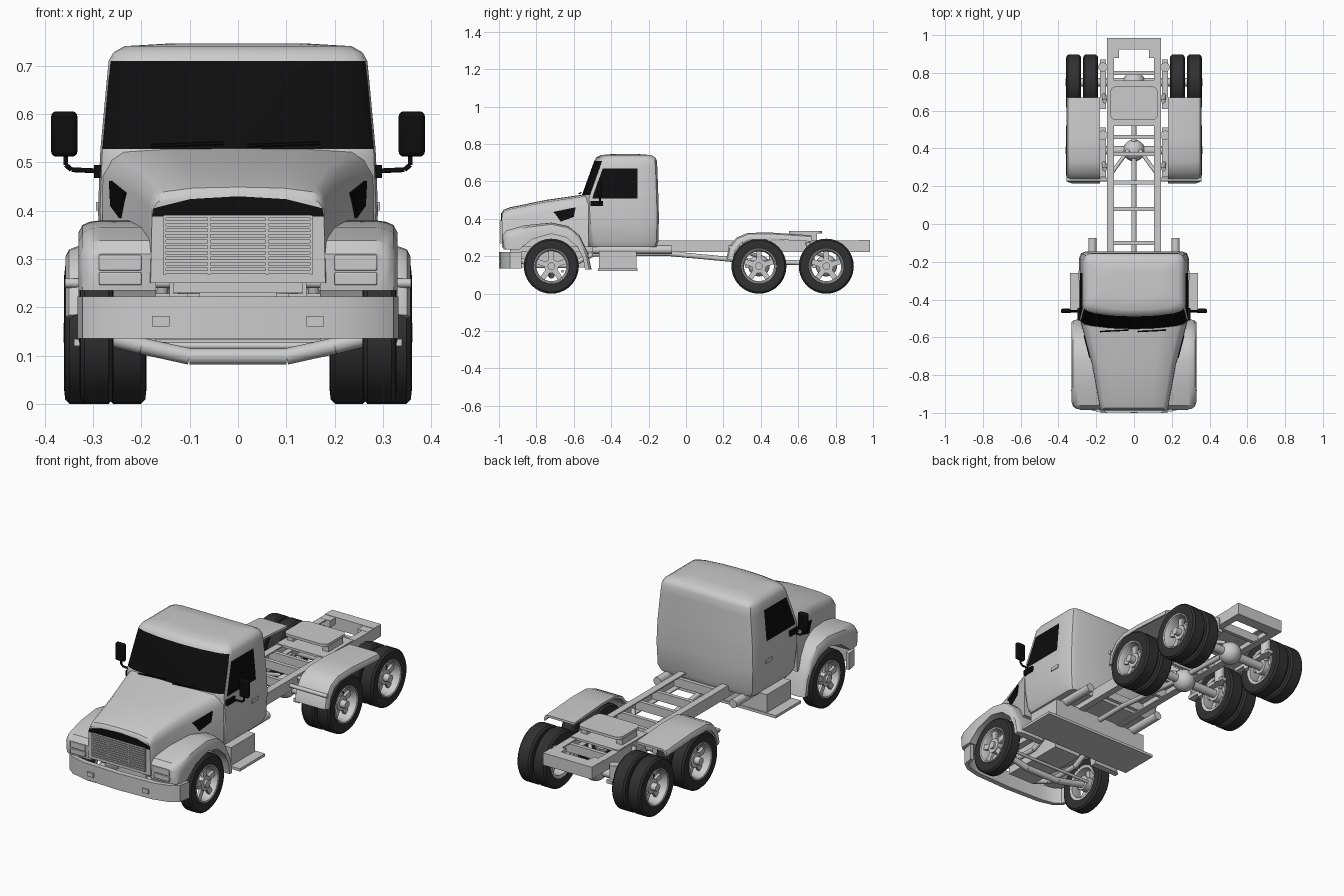
import bpy, bmesh, math
from mathutils import Vector, Matrix

old = bpy.data.objects.get("Cube")
if old:
    bpy.data.objects.remove(old, do_unlink=True)


def material(name, value):
    mat = bpy.data.materials.new(name)
    colour = (value, value, value, 1)
    mat.use_nodes = True
    mat.diffuse_color = colour
    mat.node_tree.nodes["Principled BSDF"].inputs["Base Color"].default_value = colour
    return mat


paint = material("light grey paint", 0.6)
black = material("gloss black", 0.004)
rubber = material("tyre rubber", 0.03)
SIDES = (("left", 1), ("right", -1))


def finish(bm, name, *mats, bevel=0):
    """Turn a bmesh into an object, smooth apart from its hard edges."""
    bmesh.ops.recalc_face_normals(bm, faces=bm.faces)
    for face in bm.faces:
        face.smooth = True
    for edge in bm.edges:
        edge.smooth = edge.calc_face_angle(0) < math.radians(35)
    mesh = bpy.data.meshes.new(name)
    bm.to_mesh(mesh)
    bm.free()
    for mat in mats:
        mesh.materials.append(mat)
    obj = bpy.data.objects.new(name, mesh)
    bpy.context.collection.objects.link(obj)
    if bevel:
        mod = obj.modifiers.new("rounding", "BEVEL")
        mod.width, mod.segments = bevel, 3
    return obj


def add_box(bm, x, y, z, turn=Matrix()):
    """Box from (low, high) ranges on each axis."""
    ranges = (x, y, z)
    centre = Vector([(low + high) / 2 for low, high in ranges])
    size = [high - low for low, high in ranges]
    place = turn @ Matrix.Translation(centre) @ Matrix.Diagonal((*size, 1))
    bmesh.ops.create_cube(bm, size=1, matrix=place)


def add_rods(bm, points, radius, sides=12):
    """Round bar through a chain of points."""
    for start, end in zip(points, points[1:]):
        a, b = Vector(start), Vector(end)
        turn = (b - a).to_track_quat("Z", "Y").to_matrix().to_4x4()
        bmesh.ops.create_cone(bm, cap_ends=True, segments=sides, radius1=radius, radius2=radius,
                              depth=(b - a).length, matrix=Matrix.Translation((a + b) / 2) @ turn)


def add_loft(bm, rings, rule=None, loop=False):
    """Skin closed rings; rule(ring, segment) gives a material slot."""
    rows = [[bm.verts.new(p) for p in ring] for ring in rings]
    count = len(rows[0])
    pairs = list(zip(rows, rows[1:] + rows[:1])) if loop else list(zip(rows, rows[1:]))
    for i, (low, high) in enumerate(pairs):
        for j in range(count):
            k = (j + 1) % count
            face = bm.faces.new((low[j], low[k], high[k], high[j]))
            face.material_index = rule(i, j) if rule else 0
    if not loop:
        bm.faces.new(rows[0])
        bm.faces.new(rows[-1])


def add_lathe(bm, profile, centre, steps=40):
    """Spin a closed (radius, offset) profile about the x axis."""
    rings = []
    for n in range(steps):
        a = math.tau * n / steps
        rings.append([Vector(centre) + Vector((u, r * math.cos(a), r * math.sin(a))) for r, u in profile])
    add_loft(bm, rings, loop=True)


def mirrored(half):
    """Close a half ring that starts and ends on the centre line."""
    return half + [(-p[0], *p[1:]) for p in half[-2:0:-1]]


# Cab: stacked rings with windscreen and door glass chosen by position
def cab_ring(z, w, f, b):
    half = [(0, f), (.45 * w, f + .005), (.8 * w, f + .018), (.93 * w, f + .03), (.985 * w, f + .042),
            (w, f + .06), (w, min(-.26, b - .04)), (w, b - .035), (w - .01, b - .01), (w - .035, b), (0, b)]
    return mirrored([(x, y, z) for x, y in half])


def cab_glass(level, segment):
    place = min(segment, 19 - segment)
    return int((place < 4 and level in (4, 5)) or (place == 5 and level in (3, 4)))


cab_levels = [(.25, .27, -.53, -.157), (.28, .285, -.54, -.148), (.4, .29, -.555, -.145),
              (.51, .286, -.56, -.147), (.528, .285, -.556, -.148), (.67, .272, -.505, -.153),
              (.71, .268, -.49, -.156), (.728, .258, -.48, -.164), (.741, .235, -.455, -.185),
              (.746, .15, -.4, -.25)]
bm = bmesh.new()
add_loft(bm, [cab_ring(*level) for level in cab_levels], cab_glass)
finish(bm, "cab", paint, black)

# Hood: sections narrowing towards the nose
hood_sections = [(-.52, .24, .53, .28, .47), (-.75, .19, .497, .22, .44), (-.94, .16, .458, .185, .41),
                 (-.975, .155, .445, .18, .405), (-.985, .15, .43, .178, .4)]
bm = bmesh.new()
add_loft(bm, [mirrored([(0, y, top + .004), (.6 * w, y, top + .002), (w, y, top - .006),
                        (w * .4 + s * .6, y, top * .6 + shoulder * .4), (s, y, shoulder),
                        (s + .003, y, .25), (0, y, .25)])
              for y, w, top, s, shoulder in hood_sections])
finish(bm, "hood", paint)

bm = bmesh.new()
band = [(.178, .388), (.175, .405), (.1, .424), (0, .43), (-.1, .424), (-.175, .405), (-.178, .388)]
add_loft(bm, [[(x, y, z) for x, z in band] for y in (-.98, -.988)])
finish(bm, "nose_band", black)

# Grille: backing, uprights and slats
bm = bmesh.new()
add_box(bm, (-.155, .155), (-.988, -.97), (.268, .39))
for x in (-.152, -.06, .06, .152):
    add_box(bm, (x - .003, x + .003), (-.995, -.98), (.268, .39))
for n in range(11):
    z = .27 + n * .0115
    add_box(bm, (-.152, .152), (-.998, -.98), (z, z + .006))
finish(bm, "grille", paint)

# Bumper: bowed plan shape with tow hooks
bm = bmesh.new()
bow = [(0, -1), (.2, -.992), (.28, -.972), (.322, -.94), (.333, -.88)]
inner = [(.315, -.88), (.305, -.93), (.27, -.952), (.2, -.965), (0, -.972)]
add_loft(bm, [mirrored([(x, y, z) for x, y in bow + inner]) for z in (.135, .222)])
for _, s in SIDES:
    add_box(bm, (s * .16 - .018, s * .16 + .018), (-1, -.98), (.16, .182))
finish(bm, "bumper", paint)


# Fenders: one cross-section swept between an outer and an inner line
def fender(name, outer, inner, section, s):
    bm = bmesh.new()
    rings = []
    for o, i in zip(outer, inner):
        rings.append([(s * x, *Vector(o).lerp(Vector(i), t)) for x, t in section])
    add_loft(bm, rings)
    finish(bm, name, paint)


front_outer = [(-.975, .235), (-.982, .31), (-.962, .338), (-.86, .366), (-.72, .38), (-.63, .362),
               (-.57, .31), (-.525, .22), (-.505, .13)]
front_arch = [(-.89, .235), (-.888, .237), (-.875, .25), (-.82, .292), (-.72, .32), (-.64, .3),
              (-.58, .25), (-.55, .19), (-.54, .13)]
front_section = [(.17, 0), (.285, 0), (.307, .05), (.322, .16), (.33, .4), (.33, 1), (.17, 1)]
rear_outer = [(.215, .185), (.23, .25), (.27, .3), (.33, .325), (.45, .327), (.67, .312)]
rear_centre = [(max(.39, y), .147) for y, z in rear_outer]
rear_section = [(.18, 0), (.33, 0), (.35, .04), (.357, .12), (.357, .2), (.35, .2), (.335, .07), (.18, .07)]

for side, s in SIDES:
    fender(side + "_front_fender", front_outer, front_arch, front_section, s)
    fender(side + "_rear_fender", rear_outer, rear_centre, rear_section, s)

    # Headlights
    bm = bmesh.new()
    for z in ((.246, .272), (.276, .308)):
        add_box(bm, sorted((s * .2, s * .288)), (-.984, -.96), z)
    finish(bm, side + "_headlight", paint, bevel=.003)

    # Black vent on the hood flank
    bm = bmesh.new()
    vent = [(-.71, .437), (-.59, .462), (-.6, .41), (-.67, .385), (-.69, .415)]
    add_loft(bm, [[(s * (.22 + (y + .75) * .26 + d), y, z) for y, z in vent] for d in (-.002, .006)])
    finish(bm, side + "_hood_vent", black)

    # Mirror with arm and bracket
    bm = bmesh.new()
    add_box(bm, sorted((s * .333, s * .387)), (-.472, -.448), (.512, .606))
    finish(bm, side + "_mirror", black, bevel=.01)
    bm = bmesh.new()
    add_rods(bm, [(s * .357, -.46, .53), (s * .357, -.46, .495), (s * .345, -.46, .485),
                  (s * .28, -.46, .482)], .005)
    add_box(bm, sorted((s * .28, s * .298)), (-.51, -.445), (.468, .495))
    finish(bm, side + "_mirror_arm", black)

    # Door handle, wiper and exhaust tank
    bm = bmesh.new()
    add_box(bm, sorted((s * .285, s * .294)), (-.3, -.245), (.4, .418))
    finish(bm, side + "_door_handle", paint)
    bm = bmesh.new()
    add_rods(bm, [(s * .1 - .08, -.57, .535), (s * .1 + .07, -.562, .54)], .004, 6)
    finish(bm, side + "_wiper", black)
    bm = bmesh.new()
    add_rods(bm, [(s * .22, -.5, .235), (s * .22, -.075, .235)], .022, 20)
    finish(bm, side + "_under_cab_tank", paint)

# Step box with a wider tread plate
bm = bmesh.new()
add_box(bm, (-.285, .285), (-.465, -.265), (.13, .228))
add_box(bm, (-.34, .34), (-.47, -.26), (.12, .134))
finish(bm, "step_box", paint)


# Wheels: tyre, rim, spokes and hub
def wheel(name, x, y, s, width, spoke_offset):
    centre = (s * x, y, .147)
    half = width / 2
    bm = bmesh.new()
    tread = [(.094, .9), (.12, 1), (.138, .95), (.147, .72)]
    add_lathe(bm, [(r, u * half) for r, u in tread] + [(r, -u * half) for r, u in reversed(tread)], centre)
    finish(bm, name + "_tyre", rubber)
    bm = bmesh.new()
    rim = [(.096, .85), (.093, 1), (.087, .95), (.08, .5), (.08, -.8), (.096, -.9)]
    add_lathe(bm, [(r, s * u * half) for r, u in rim], centre)
    d = s * spoke_offset
    for n in range(5):
        turn = Matrix.Translation(centre) @ Matrix.Rotation(math.tau * n / 5, 4, "X")
        add_box(bm, (d - .007, d + .007), (-.014, .014), (.02, .083), turn)
    add_rods(bm, [(centre[0] - s * half * .8, y, .147), (centre[0] + d + s * .012, y, .147)], .038, 24)
    add_rods(bm, [centre, (centre[0] + s * half * 1.05, y, .147)], .02, 16)
    finish(bm, name + "_rim", paint)


for side, s in SIDES:
    wheel(side + "_front_wheel", .293, -.72, s, .07, .014)
    for row, y in (("middle", .39), ("rear", .75)):
        wheel(f"{side}_{row}_outer_wheel", .32, y, s, .08, 0)
        wheel(f"{side}_{row}_inner_wheel", .23, y, s, .08, 0)

# Chassis: rails and crossmembers
bm = bmesh.new()
for _, s in SIDES:
    add_box(bm, sorted((s * .134, s * .142)), (-.94, .985), (.222, .283))
    for z in (.222, .277):
        add_box(bm, sorted((s * .105, s * .142)), (-.94, .985), (z, z + .006))
    add_box(bm, sorted((s * .08, s * .14)), (.88, .95), (.25, .284))
for y in (-.9, -.1, .08, .22, .37, .46, .8):
    add_box(bm, (-.135, .135), (y - .01, y + .01), (.23, .275))
add_box(bm, (-.142, .142), (.925, .985), (.222, .286))
finish(bm, "chassis_frame", paint)

# Coupling plate on its pedestal
bm = bmesh.new()
add_box(bm, (-.125, .125), (.55, .728), (.322, .336))
for edge in [e for e in bm.edges if abs(e.verts[0].co.z - e.verts[1].co.z) > .01]:
    edge.tag = True
bmesh.ops.bevel(bm, geom=[e for e in bm.edges if e.tag], offset=.03, segments=4, affect="EDGES", profile=.5)
finish(bm, "coupling_plate", paint)
bm = bmesh.new()
for _, s in SIDES:
    add_box(bm, sorted((s * .085, s * .12)), (.58, .7), (.275, .325))
add_box(bm, (-.14, .14), (.52, .76), (.276, .288))
finish(bm, "coupling_pedestal", paint)

# Drive shaft, axles and suspension
bm = bmesh.new()
add_rods(bm, [(0, -.6, .21), (0, -.1, .215), (0, .33, .175), (0, .75, .16)], .013, 16)
for y in (.39, .75):
    add_rods(bm, [(-.3, y, .147), (.3, y, .147)], .022, 16)
    bmesh.ops.create_uvsphere(bm, u_segments=20, v_segments=12, radius=.058,
                              matrix=Matrix.Translation((0, y, .15)))
    for _, s in SIDES:
        add_rods(bm, [(s * .165, y + .08, .16), (s * .165, y + .08, .25)], .025, 16)
        add_box(bm, sorted((s * .148, s * .18)), (y - .14, y + .12), (.16, .178))
        add_rods(bm, [(s * .125, y - .13, .24), (s * .03, y, .2)], .01)
        add_rods(bm, [(s * .16, y - .06, .14), (s * .155, y - .1, .275)], .012)
for _, s in SIDES:
    add_rods(bm, [(s * .14, .235, .25), (s * .358, .235, .25)], .01)
finish(bm, "rear_drive", paint)

bm = bmesh.new()
add_rods(bm, [(-.28, -.72, .14), (-.2, -.72, .12), (-.1, -.72, .098), (.1, -.72, .098),
              (.2, -.72, .12), (.28, -.72, .14)], .017)
add_rods(bm, [(-.25, -.66, .12), (.25, -.66, .12)], .008)
for _, s in SIDES:
    add_rods(bm, [(s * .135, -.93, .2), (s * .135, -.82, .15), (s * .135, -.62, .15), (s * .135, -.5, .21)], .014)
add_box(bm, (-.08, .08), (-.88, -.52), (.14, .26))
finish(bm, "front_axle_and_engine", paint)
